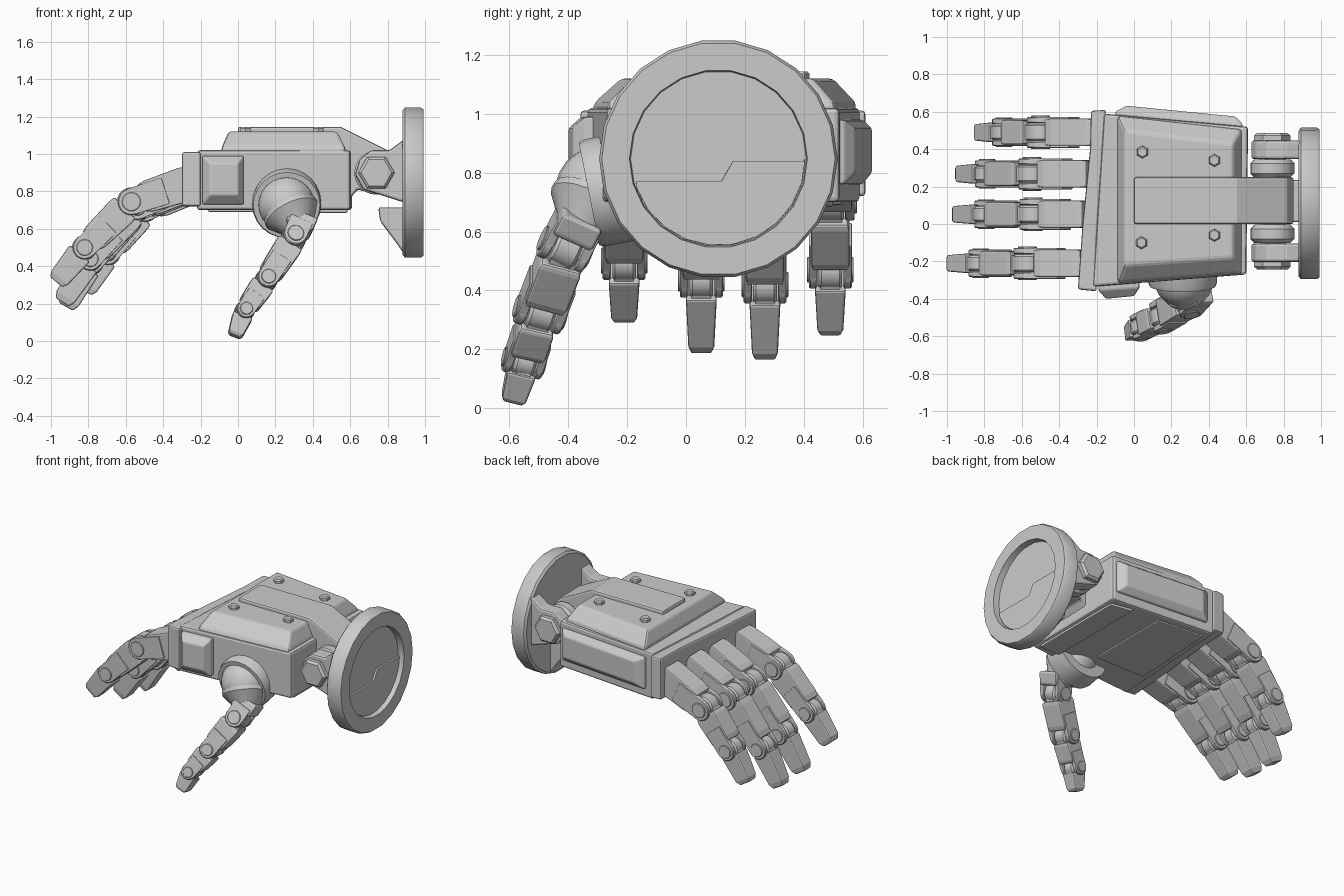
import bpy, bmesh, math
from mathutils import Vector as V

if "Cube" in bpy.data.objects:
    bpy.data.objects.remove(bpy.data.objects["Cube"])

def loft(name, rings, bevel=0.0, smooth=False):
    """Skin a list of 3D rings and cap both ends."""
    bm = bmesh.new()
    rs = [[bm.verts.new(p) for p in r] for r in rings]
    n = len(rs[0])
    for a, b in zip(rs, rs[1:]):
        for i in range(n):
            j = (i + 1) % n
            bm.faces.new((a[i], a[j], b[j], b[i]))
    bm.faces.new(rs[0][::-1])
    bm.faces.new(rs[-1])
    bmesh.ops.recalc_face_normals(bm, faces=bm.faces)
    me = bpy.data.meshes.new(name)
    bm.to_mesh(me)
    bm.free()
    ob = bpy.data.objects.new(name, me)
    bpy.context.collection.objects.link(ob)
    if smooth:
        me.shade_smooth()
        me.set_sharp_from_angle(angle=math.radians(35))
    if bevel:
        m = ob.modifiers.new("bevel", 'BEVEL')
        m.width, m.segments, m.limit_method = bevel, 2, 'ANGLE'
        m.angle_limit = math.radians(28)
    return ob

def slab_z(name, pts, z0, z1, bevel=0.01):
    return loft(name, [[(x, y, z) for x, y in pts] for z in (z0, z1)], bevel)

def slab_y(name, pts, y0, y1, bevel=0.01):
    return loft(name, [[(x, y, z) for x, z in pts] for y in (y0, y1)], bevel)

def turned(name, c, axis, prof, n=20, phase=0.0, bevel=0.0):
    """Lathe: prof is a list of (distance along axis, radius)."""
    c, a = V(c), V(axis).normalized()
    u = (V((1, 0, 0)) if abs(a.x) < 0.7 else V((0, 1, 0)))
    u = (u - a * u.dot(a)).normalized()
    w = a.cross(u)
    rings = [[c + a * d + (u * math.cos(phase + 2 * math.pi * i / n) + w * math.sin(phase + 2 * math.pi * i / n)) * r
              for i in range(n)] for d, r in prof]
    return loft(name, rings, bevel, n > 6)

def drum(name, c, axis, r, width, n=20, ch=0.01):
    h = width / 2
    return turned(name, c, axis, [(-h, r - ch), (-h + ch, r), (h - ch, r), (h, r - ch)], n)

def rect(c, s, u, w, t):
    return [c + s * (a * w / 2) + u * (b * t / 2) for a, b in ((-1, -1), (1, -1), (1, 1), (-1, 1))]

def frame(p, q):
    d = (q - p).normalized()
    s = V((0, 1, 0))
    s = (s - d * s.dot(d)).normalized()
    return d, s, s.cross(d)

def digit(name, pts, widths, thick):
    """Jointed digit: armoured bodies, forked lugs, barrels and pins."""
    pts = [V(p) for p in pts]
    for k in range(len(pts) - 1):
        p, q = pts[k], pts[k + 1]
        d, s, u = frame(p, q)
        w, t0, t1 = widths[k], thick[k], thick[k + 1]
        r = t1 * 0.48
        last = k == len(pts) - 2
        a = p if k == 0 else p + d * t0 * 0.3
        b = q if last else q - d * t1 * 0.36
        if last:
            m = a.lerp(b, 0.85)
            rings = [rect(a, s, u, w, t0), rect(m, s, u, w * 0.84, t1 * 1.1), rect(b, s, u, w * 0.66, t1 * 0.8)]
        else:
            rings = [rect(a, s, u, w * 0.94, t0), rect(a.lerp(b, 0.12), s, u, w, t0 * 1.05),
                     rect(a.lerp(b, 0.85), s, u, w, t1 * 1.08), rect(b, s, u, w * 0.92, t1 * 0.95)]
        loft(f"{name}_segment_{k}", rings, 0.008)
        if k:  # tongue back to the previous joint
            loft(f"{name}_tongue_{k}", [rect(p, s, u, w * 0.62, t0 * 0.8), rect(a + d * 0.02, s, u, w * 0.62, t0 * 0.85)])
        if last:
            continue
        drum(f"{name}_barrel_{k}", q, s, r, w * 0.62)
        for e in (-1, 1):  # fork lugs and pin heads
            o = s * (e * w * 0.45)
            loft(f"{name}_lug_{k}", [rect(a.lerp(b, 0.5) + o, s, u, w * 0.22, r * 1.9),
                                     rect(q + o, s, u, w * 0.22, r * 1.85)], 0.004)
            drum(f"{name}_lug_end_{k}", q + o, s, r * 0.95, w * 0.22, 20, 0.005)
            drum(f"{name}_pin_{k}", q + s * (e * w * 0.57), s, r * 0.66, w * 0.08, 14, 0.003)

# palm body and knuckle bar
slab_z("palm", [(-0.22, -0.335), (0.6, -0.27), (0.61, 0.52), (-0.16, 0.59)], 0.70, 1.02, 0.015)
slab_z("knuckle_bar", [(-0.30, -0.35), (-0.20, -0.36), (-0.20, -0.1), (-0.15, 0.61), (-0.23, 0.605), (-0.235, 0.4), (-0.275, 0.0)],
       0.72, 1.01, 0.012)
slab_z("palm_pad", [(-0.16, -0.1), (0.22, -0.1), (0.22, 0.5), (-0.12, 0.53)], 0.69, 0.71, 0.006)
slab_z("heel_pad", [(0.43, -0.22), (0.585, -0.22), (0.585, 0.47), (0.43, 0.5)], 0.685, 0.71, 0.006)

# raised back plate with hex bolts
def plate(x0, x1, a, b, c, d, z):
    return [(x0, a, z), (x1, b, z), (x1, c, z), (x0, d, z)]
loft("back_plate", [plate(-0.09, 0.58, -0.32, -0.27, 0.51, 0.58, 1.01), plate(-0.085, 0.57, -0.31, -0.26, 0.50, 0.575, 1.04),
                    plate(-0.05, 0.53, -0.22, -0.18, 0.43, 0.50, 1.12)], 0.015)
for x, y in ((0.045, 0.385), (0.43, 0.34), (0.04, -0.10), (0.43, -0.06)):
    turned("plate_bolt", (x, y, 1.11), (0, 0, 1), [(0, 0.034), (0.025, 0.034), (0.034, 0.026)], 6, math.pi / 6)

# side panels
def side(x0, x1, z0, z1, ya, yb):
    return [(x0, ya, z0), (x1, yb, z0), (x1, yb, z1), (x0, ya, z1)]
loft("outer_side_panel", [side(-0.10, 0.58, 0.76, 0.98, 0.57, 0.51), side(-0.10, 0.58, 0.76, 0.98, 0.60, 0.535),
                          side(-0.04, 0.54, 0.80, 0.95, 0.632, 0.575)], 0.008)
loft("inner_side_panel", [side(-0.19, 0.03, 0.73, 0.99, -0.32, -0.30), side(-0.19, 0.03, 0.73, 0.99, -0.355, -0.34),
                          side(-0.15, 0.0, 0.78, 0.95, -0.40, -0.385)], 0.008)

# wrist strap running off the back plate to the hinge
slab_y("wrist_strap", [(0, 1.10), (0, 1.145), (0.55, 1.145), (0.82, 1.01), (0.855, 0.92), (0.82, 0.82), (0.74, 0.785),
                       (0.64, 0.81), (0.58, 0.74), (0.5, 0.74), (0.5, 1.1)], 0.0, 0.25, 0.012)

# hinge: barrels, brackets and hex heads mirrored about the wrist centre
HY = 0.122
drum("hinge_shaft", (0.74, HY, 0.90), (0, 1, 0), 0.07, 0.6)
for e in (-1, 1):
    drum("hinge_barrel", (0.74, HY + e * 0.175, 0.90), (0, 1, 0), 0.118, 0.098, 24, 0.022)
    slab_y("hinge_bracket", [(0.89, 1.08), (0.81, 1.02), (0.71, 1.02), (0.65, 0.97), (0.625, 0.89), (0.67, 0.81), (0.89, 0.74)],
           HY + e * 0.225, HY + e * 0.325, 0.014)
    turned("hinge_bolt", (0.74, HY + e * 0.32, 0.90), (0, e, 0), [(0, 0.098), (0.03, 0.098), (0.045, 0.082)], 6)
slab_y("lower_gusset", [(0.75, 0.715), (0.89, 0.715), (0.89, 0.46), (0.85, 0.52), (0.76, 0.64)], 0.01, 0.235, 0.012)

# wrist disc with recessed back and stepped inner panel
turned("wrist_disc", (0.88, 0.11, 0.847), (1, 0, 0),
       [(0, 0.39), (0.012, 0.405), (0.098, 0.405), (0.112, 0.396), (0.112, 0.302), (0.07, 0.298)], 22)
arc = [(0.11 + 0.295 * math.cos(math.radians(g)), 0.847 + 0.295 * math.sin(math.radians(g))) for g in range(200, 361, 16)]
arc += [(0.40, 0.84), (0.16, 0.84), (0.12, 0.77), (-0.17, 0.77)]
loft("disc_inner_panel", [[(x, y, z) for y, z in arc] for x in (0.945, 0.963)], 0.004)

# fingers
W, T = (0.148, 0.13, 0.105), (0.18, 0.16, 0.14, 0.105)
for name, y, xz in (
        ("index_finger", -0.21, ((-0.26, 0.845), (-0.57, 0.745), (-0.82, 0.50), (-0.972, 0.315))),
        ("middle_finger", 0.052, ((-0.24, 0.85), (-0.54, 0.72), (-0.79, 0.44), (-0.94, 0.207))),
        ("ring_finger", 0.268, ((-0.22, 0.85), (-0.545, 0.71), (-0.785, 0.42), (-0.92, 0.183))),
        ("little_finger", 0.49, ((-0.19, 0.85), (-0.50, 0.71), (-0.695, 0.47), (-0.82, 0.267)))):
    digit(name, [(x, y, z) for x, z in xz], W, T)

# thumb: socket collar, ball, neck and digit
B = V((0.26, -0.29, 0.735))
turned("thumb_socket", B, (0.0, -1, -0.2), [(-0.1, 0.185), (0.02, 0.185), (0.04, 0.178), (0.04, 0.15), (0.02, 0.14)], 24)
ball = [(-0.155 * math.cos(math.pi * i / 12), max(0.155 * math.sin(math.pi * i / 12), 0.002)) for i in range(13)]
turned("thumb_ball", B, (0.05, -0.45, -0.9), ball, 24)
turned("thumb_ball_cap", B, (0.4, -0.45, -0.8), [(0.05, 0.152), (0.075, 0.152), (0.13, 0.105), (0.17, 0.075)], 20)
digit("thumb", [(0.345, -0.35, 0.66), (0.295, -0.41, 0.545), (0.15, -0.495, 0.325), (0.035, -0.55, 0.16), (-0.018, -0.588, 0.025)],
      (0.145, 0.145, 0.12, 0.10), (0.15, 0.14, 0.125, 0.11, 0.075))
